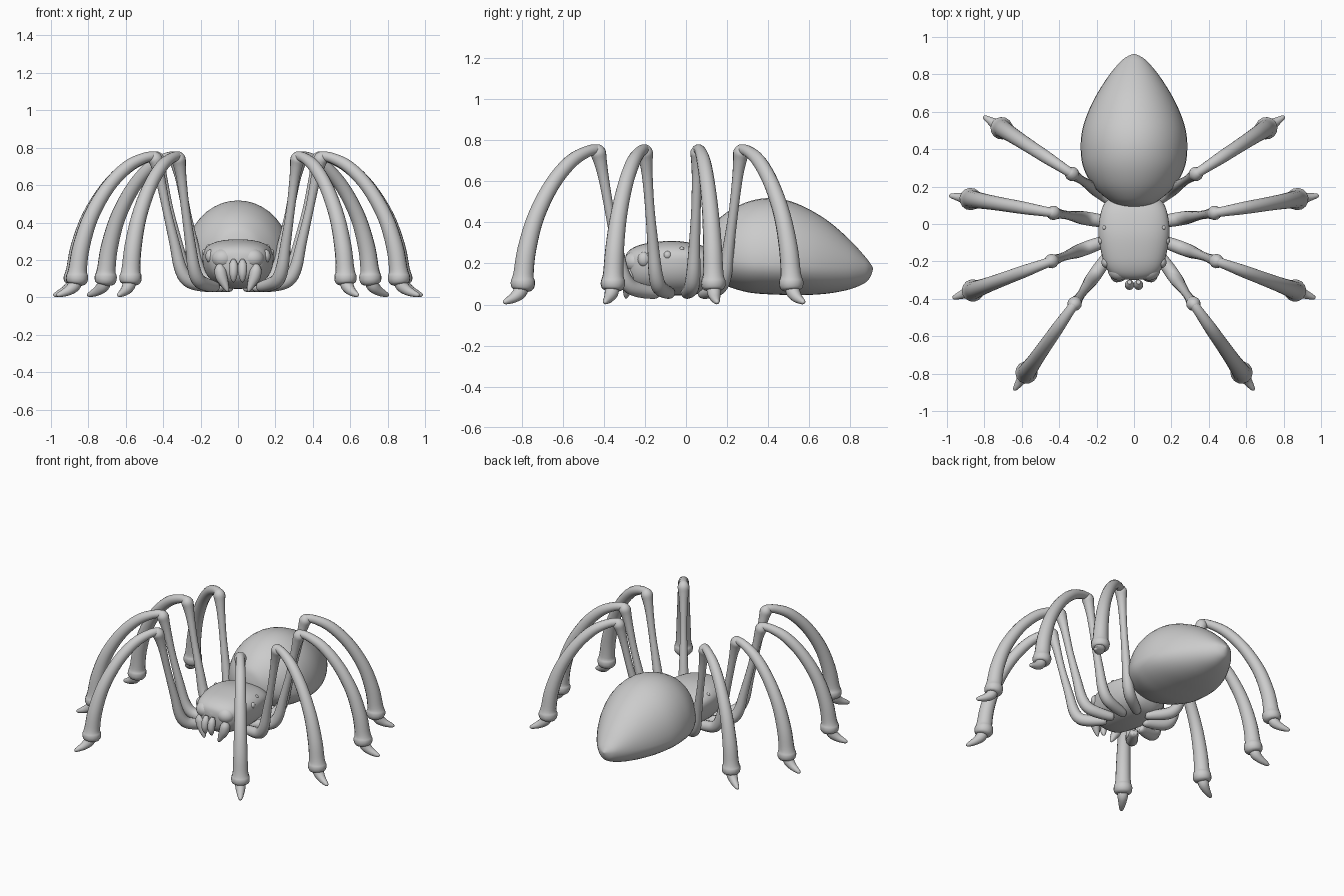
import bpy, math
from mathutils import Vector, Matrix

if "Cube" in bpy.data.objects:
    bpy.data.objects.remove(bpy.data.objects["Cube"])


def spline(rows, n):
    """Catmull-Rom resample of a list of equal-length tuples."""
    out = []
    for i in range(len(rows) - 1):
        p0, p1 = rows[max(i - 1, 0)], rows[i]
        p2, p3 = rows[i + 1], rows[min(i + 2, len(rows) - 1)]
        for k in range(n):
            t = k / n
            out.append([0.5 * (2 * b + (c - a) * t + (2 * a - 5 * b + 4 * c - d) * t * t
                               + (3 * b - a - 3 * c + d) * t ** 3)
                        for a, b, c, d in zip(p0, p1, p2, p3)])
    out.append(list(rows[-1]))
    return out


def skin(name, rings, matrix=None, angle=50):
    """Joins rings of points into a closed, smooth-shaded mesh."""
    m = len(rings[0])
    verts = [matrix @ Vector(p) if matrix else Vector(p) for r in rings for p in r]
    faces = [(i * m + j, i * m + (j + 1) % m, (i + 1) * m + (j + 1) % m, (i + 1) * m + j)
             for i in range(len(rings) - 1) for j in range(m)]
    faces += [tuple(range(m))[::-1], tuple(range((len(rings) - 1) * m, len(rings) * m))]
    me = bpy.data.meshes.new(name)
    me.from_pydata(verts, [], faces)
    ob = bpy.data.objects.new(name, me)
    bpy.context.collection.objects.link(ob)
    bpy.ops.object.select_all(action='DESELECT')
    ob.select_set(True)
    bpy.context.view_layer.objects.active = ob
    bpy.ops.object.mode_set(mode='EDIT')
    bpy.ops.mesh.select_all(action='SELECT')
    bpy.ops.mesh.normals_make_consistent(inside=False)
    bpy.ops.object.mode_set(mode='OBJECT')
    bpy.ops.object.shade_smooth_by_angle(angle=math.radians(angle))
    return ob


def loft(name, stations, power=1.0, sides=40):
    """Body along y from (y, half width, bottom, widest z, top)."""
    rings = []
    for y, w, zb, zc, zt in spline(stations, 5):
        ring = []
        for j in range(sides):
            a = 2 * math.pi * j / sides
            c, s = math.cos(a), math.sin(a)
            x = math.copysign(abs(c) ** power, c) * w
            h = abs(s) ** power
            ring.append((x, y, zc + h * (zt - zc) if s > 0 else zc - h * (zc - zb)))
        rings.append(ring)
    return skin(name, rings)


def tube(name, path, matrix, n=4, sides=14):
    """Tapered tube in the local xz plane from (u, z, radius)."""
    pts = spline(path, n)
    rings = []
    for i, (u, z, r) in enumerate(pts):
        a, b = pts[max(i - 1, 0)], pts[min(i + 1, len(pts) - 1)]
        t = Vector((b[0] - a[0], 0, b[1] - a[1])).normalized()
        nrm = Vector((-t.z, 0, t.x))
        rings.append([Vector((u, 0, z)) + nrm * r * math.cos(q) + Vector((0, 1, 0)) * r * math.sin(q)
                      for q in (2 * math.pi * j / sides for j in range(sides))])
    return skin(name, rings, matrix)


def ball(name, loc, radii):
    bpy.ops.mesh.primitive_uv_sphere_add(segments=24, ring_count=14, location=loc)
    ob = bpy.context.object
    ob.name, ob.scale = name, radii
    bpy.ops.object.shade_smooth()


# Abdomen
loft("abdomen", [
    (.09, .004, .245, .25, .255), (.10, .07, .18, .25, .32), (.125, .13, .135, .24, .38),
    (.20, .215, .09, .22, .45), (.30, .27, .06, .205, .50), (.40, .285, .05, .20, .518),
    (.50, .277, .047, .195, .505), (.60, .245, .047, .19, .463), (.70, .195, .055, .185, .40),
    (.80, .13, .075, .18, .312), (.87, .07, .105, .178, .235), (.897, .033, .135, .175, .20),
    (.91, .003, .172, .175, .178)])

# Head and thorax
loft("head_thorax", [
    (-.30, .005, .19, .2, .21), (-.288, .09, .12, .2, .25), (-.25, .14, .075, .21, .28),
    (-.18, .168, .055, .22, .30), (-.06, .19, .045, .22, .31), (.05, .18, .05, .22, .295),
    (.12, .15, .07, .2, .27), (.165, .08, .12, .2, .24), (.18, .005, .19, .2, .21)], .85)

# Leg profiles, measured outward from the knee
UPPER = [(-.36, .055, .012), (-.345, .056, .028), (-.25, .07, .036), (-.185, .095, .037),
         (-.145, .16, .034), (-.115, .28, .028), (-.07, .46, .023), (-.035, .62, .026),
         (-.015, .70, .033), (-.002, .742, .038), (.012, .768, .022), (.016, .775, .006)]
LOWER = [(-.02, .752, .010), (-.005, .755, .024), (.06, .745, .028), (.16, .695, .034),
         (.27, .585, .037), (.365, .43, .041), (.42, .27, .046), (.44, .15, .050),
         (.443, .115, .059), (.446, .09, .058), (.448, .072, .045), (.449, .068, .01)]
CLAW = [(.445, .095, .034), (.462, .06, .034), (.495, .035, .026), (.53, .020, .018),
        (.553, .012, .011), (.56, .009, .003)]

# Knee x, knee y, heading in degrees
LEGS = [(.32, -.43, -55), (.445, -.20, -20.5), (.435, .06, 9.5), (.335, .27, 33)]
FANGS = [("inner_fang", [(0, .20, .012), (-.012, .17, .024), (-.02, .13, .023), (-.016, .095, .014),
                         (-.01, .08, .003)], .024, -.31),
         ("outer_fang", [(.02, .18, .012), (.022, .15, .03), (.014, .11, .032), (-.004, .07, .022),
                         (-.018, .04, .011), (-.022, .03, .003)], .075, -.285)]

for side, label in ((1, "right"), (-1, "left")):
    mirror = Matrix.Diagonal((side, 1, 1, 1))
    for i, (x, y, deg) in enumerate(LEGS):
        m = mirror @ Matrix.Translation((x, y, 0)) @ Matrix.Rotation(math.radians(deg), 4, 'Z')
        for part, path in (("upper_leg", UPPER), ("lower_leg", LOWER), ("claw", CLAW)):
            tube(f"{part}_{label}_{i + 1}", path, m)
    # Inner fangs curve forward and down, outer ones curve inward
    for name, path, x, y in FANGS:
        turn = Matrix.Rotation(math.radians(90 if name == "inner_fang" else 20), 4, 'Z')
        tube(f"{name}_{label}", path, mirror @ Matrix.Translation((x, y, 0)) @ turn)
    # Eyes
    ball(f"main_eye_{label}", (side * .08, -.247, .207), (.06, .055, .053))
    ball(f"side_eye_{label}", (side * .148, -.205, .22), (.026, .03, .036))
    ball(f"rear_eye_{label}", (side * .174, -.09, .24), (.018, .02, .02))
    ball(f"small_eye_{label}", (side * .158, -.02, .27), (.012, .012, .012))
